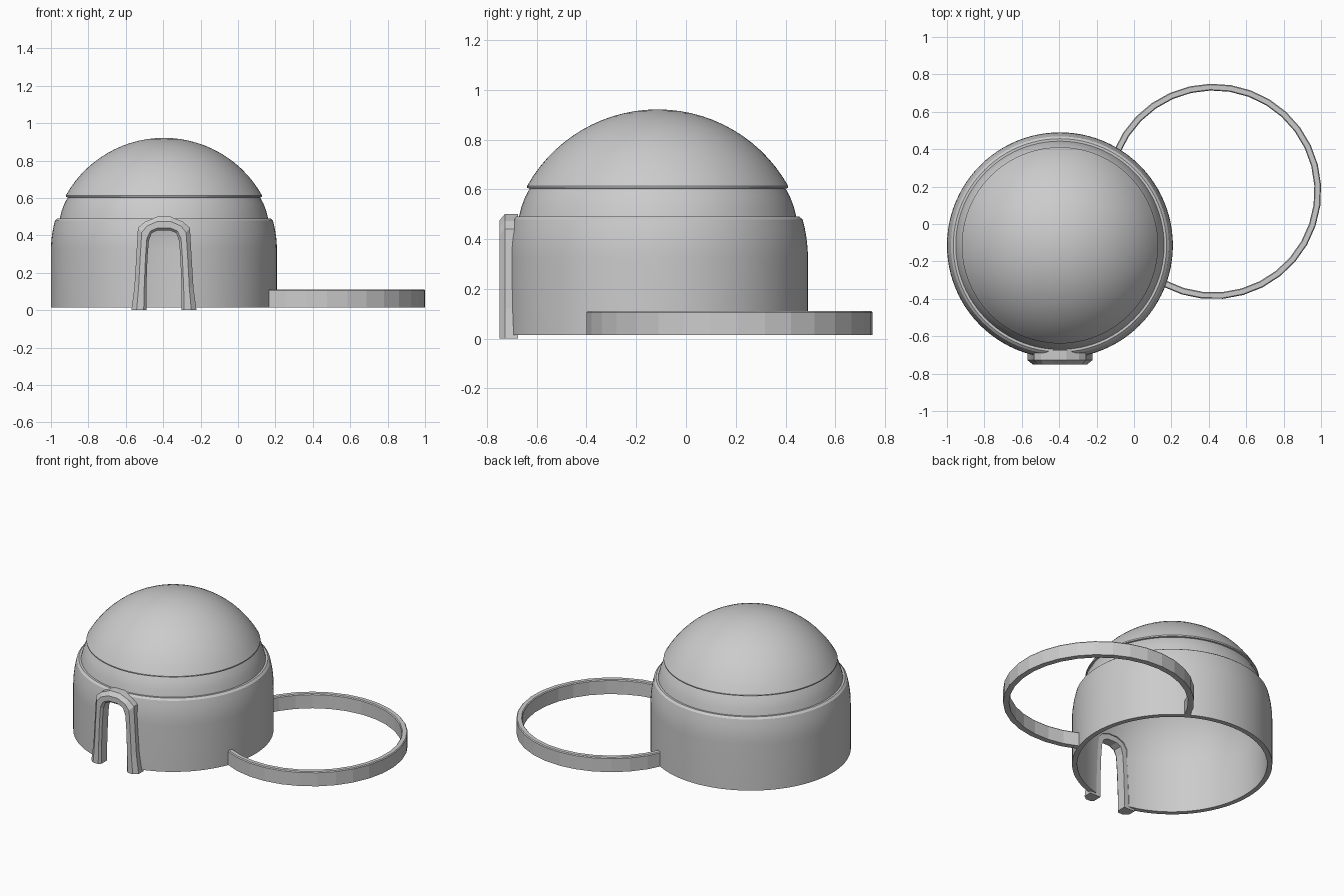
import bpy, bmesh, math
from mathutils import Vector

if "Cube" in bpy.data.objects:
    bpy.data.objects.remove(bpy.data.objects["Cube"])

HUT = Vector((-0.396, -0.114, 0))     # hut axis
PEN = Vector((0.425, 0.174, 0))       # low ring wall axis


def finish(name, bm, angle=None):
    bmesh.ops.remove_doubles(bm, verts=bm.verts, dist=1e-5)
    bmesh.ops.recalc_face_normals(bm, faces=bm.faces)
    me = bpy.data.meshes.new(name)
    bm.to_mesh(me)
    bm.free()
    ob = bpy.data.objects.new(name, me)
    bpy.context.collection.objects.link(ob)
    if angle:
        smooth(ob, angle)
    return ob


def smooth(ob, angle):
    bpy.ops.object.select_all(action='DESELECT')
    ob.select_set(True)
    bpy.context.view_layer.objects.active = ob
    bpy.ops.object.shade_smooth_by_angle(angle=math.radians(angle))


def loft(sections, caps=True, closed=False):
    """Bridge a list of closed cross-sections."""
    bm = bmesh.new()
    rows = [[bm.verts.new(p) for p in s] for s in sections]
    n = len(rows[0])
    pairs = list(zip(rows, rows[1:]))
    if closed:
        pairs.append((rows[-1], rows[0]))
    for a, b in pairs:
        for i in range(n):
            j = (i + 1) % n
            bm.faces.new((a[i], a[j], b[j], b[i]))
    if caps and not closed:
        bm.faces.new(rows[0])
        bm.faces.new(rows[-1])
    return bm


def sphere_arc(radius, z0, z1, steps):
    """Profile points on a sphere centred at z = 0.32, between two heights."""
    a0, a1 = (math.asin(min(1, (z - 0.32) / radius)) for z in (z0, z1))
    return [(radius * math.cos(a0 + (a1 - a0) * i / steps),
             0.32 + radius * math.sin(a0 + (a1 - a0) * i / steps))
            for i in range(steps + 1)]


def spin(profile, steps):
    bm = bmesh.new()
    vs = [bm.verts.new((HUT.x + r, HUT.y, z)) for r, z in profile]
    es = [bm.edges.new(p) for p in zip(vs, vs[1:])]
    bmesh.ops.spin(bm, geom=vs + es, cent=HUT, axis=(0, 0, 1),
                   angle=math.tau, steps=steps, use_duplicate=False)
    bmesh.ops.remove_doubles(bm, verts=bm.verts, dist=1e-5)
    return bm


# Domed hut: one hollow shell with a recessed collar under the cap
outer = [(0.604, 0.015)]
outer += sphere_arc(0.604, 0.32, 0.478, 5)
outer += [(0.570, 0.490), (0.557, 0.490)]
outer += [(0.547, 0.53), (0.532, 0.57), (0.514, 0.603)]
outer += [(0.524, 0.605)]
outer += sphere_arc(0.601, 0.613, 0.921, 14)[:-1] + [(0, 0.921)]
inner = [(0, 0.893)] + sphere_arc(0.573, 0.32, 0.893, 18)[::-1][1:]
inner += [(0.573, 0.015), (0.604, 0.015)]
# both skins and the base rim are spun separately, then welded
bm = spin(outer, 96)
tmp = bpy.data.meshes.new("tmp")
inner_bm = spin(inner, 96)
inner_bm.to_mesh(tmp)
inner_bm.free()
bm.from_mesh(tmp)
bpy.data.meshes.remove(tmp)
hut = finish("domed_hut", bm)

# Door arch outlines: left half mirrored to the right (offset from door centre, z)
out_half = [(-0.174, 0), (-0.158, 0.12), (-0.147, 0.30), (-0.139, 0.44),
            (-0.102, 0.472), (-0.035, 0.5)]
in_half = [(-0.094, 0), (-0.094, 0.12), (-0.088, 0.28), (-0.081, 0.37),
           (-0.066, 0.412), (-0.032, 0.427)]


def mirrored(half):
    return half + [(-x, z) for x, z in reversed(half)]


def at(p, y):
    return Vector((HUT.x + p[0], y, p[1]))


out_path, in_path = mirrored(out_half), mirrored(in_half)

# Doorway cut through the hut wall, hidden behind the frame
mid = [((a[0] + b[0]) / 2, (a[1] + b[1]) / 2) for a, b in zip(out_path, in_path)]
mid[0], mid[-1] = (mid[0][0], -0.1), (mid[-1][0], -0.1)
cutter = finish("door_cutter", loft([[at(p, y) for p in mid] for y in (-0.9, -0.45)]))
cutter.hide_render = True
mod = hut.modifiers.new("doorway", 'BOOLEAN')
mod.operation = 'DIFFERENCE'
mod.solver = 'EXACT'
mod.object = cutter
bpy.context.view_layer.objects.active = hut
bpy.ops.object.modifier_apply(modifier=mod.name)
bpy.data.objects.remove(cutter)
smooth(hut, 25)

# Chamfered door frame
sections = []
for o, i in zip(out_path, in_path):
    o, i = Vector(o), Vector(i)
    sections.append([at(o, -0.675), at(o, -0.728), at(o.lerp(i, 0.35), -0.75),
                     at(o.lerp(i, 0.82), -0.75), at(i, -0.735), at(i, -0.675)])
finish("door_frame", loft(sections))

# Low ring wall, open where it meets the hut
shape = [(0.540, 0.015), (0.576, 0.015), (0.576, 0.105), (0.571, 0.111),
         (0.545, 0.111), (0.540, 0.105)]
start, end, count = math.radians(-118), math.radians(158), 25
arc = []
for k in range(count + 1):
    t = start + (end - start) * k / count
    arc.append([PEN + Vector((r * math.cos(t), r * math.sin(t), z)) for r, z in shape])
finish("ring_wall", loft(arc))
